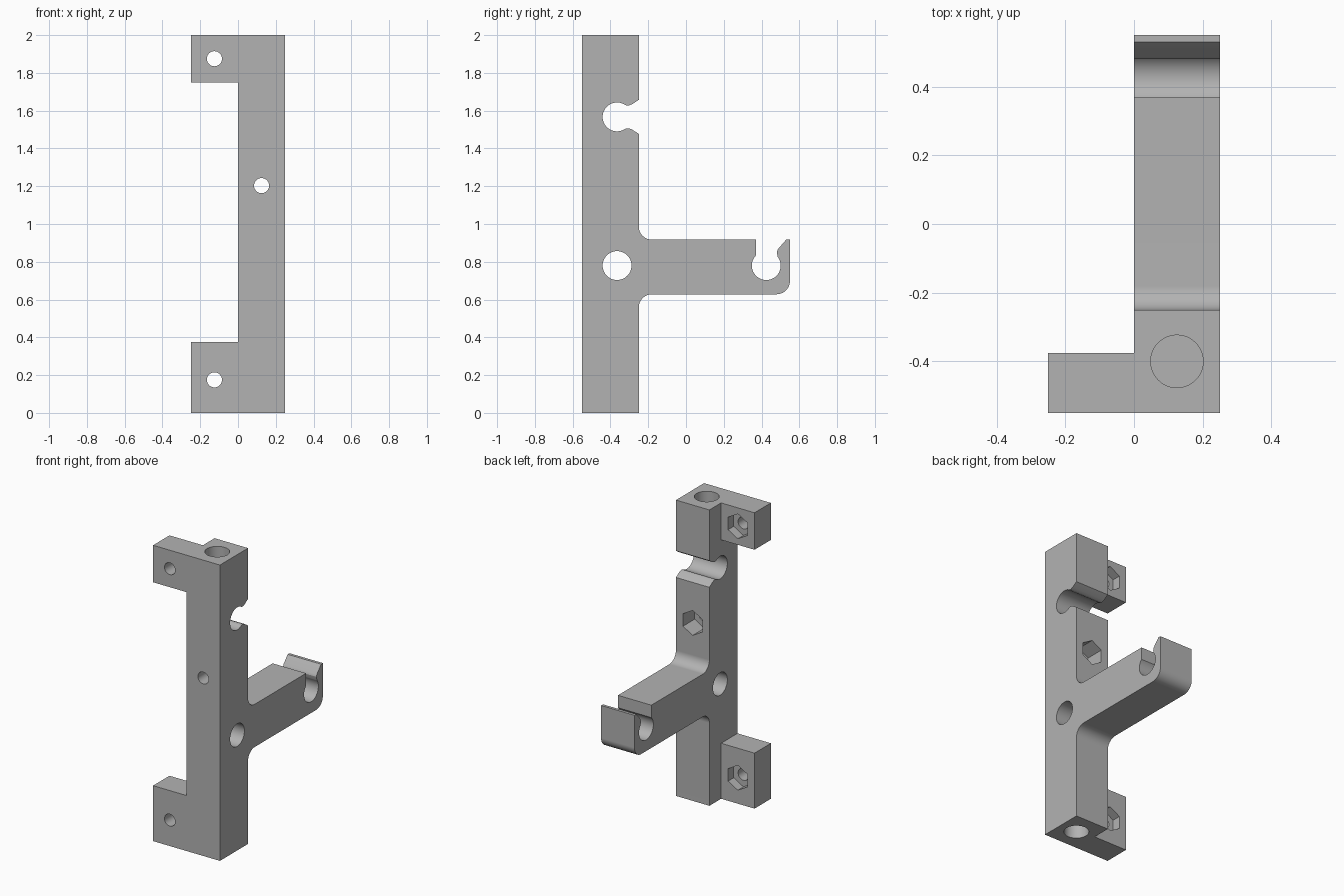
import bpy, bmesh, math
from mathutils import Matrix, Vector

if "Cube" in bpy.data.objects:
    bpy.data.objects.remove(bpy.data.objects["Cube"], do_unlink=True)

grey = bpy.data.materials.new("plain grey")
grey.use_nodes = True
grey.diffuse_color = (0.45, 0.45, 0.45, 1)
grey.node_tree.nodes["Principled BSDF"].inputs["Base Color"].default_value = (0.45, 0.45, 0.45, 1)

R = 0.0765        # rod hole radius
FILLET = 0.07     # arm corner radius
ARM_LOW, ARM_TOP = 0.628, 0.917


def finish(bm, name):
    bmesh.ops.recalc_face_normals(bm, faces=bm.faces)
    mesh = bpy.data.meshes.new(name)
    bm.to_mesh(mesh)
    bm.free()
    mesh.materials.append(grey)
    obj = bpy.data.objects.new(name, mesh)
    bpy.context.collection.objects.link(obj)
    return obj


def arc(y, z, r, start, end, steps):
    angles = [math.radians(start + (end - start) * i / steps) for i in range(steps + 1)]
    return [(y + r * math.cos(a), z + r * math.sin(a)) for a in angles]


def box(name, low, high):
    low, high = Vector(low), Vector(high)
    bm = bmesh.new()
    bmesh.ops.create_cube(bm, size=1)
    bmesh.ops.scale(bm, vec=high - low, verts=bm.verts)
    bmesh.ops.translate(bm, vec=(low + high) / 2, verts=bm.verts)
    return finish(bm, name)


def prism(name, start, end, r, sides=48, turn=0):
    """Cylinder or hexagonal bar between two points."""
    start, end = Vector(start), Vector(end)
    axis = end - start
    matrix = (Matrix.Translation((start + end) / 2)
              @ axis.to_track_quat('Z', 'Y').to_matrix().to_4x4()
              @ Matrix.Rotation(turn, 4, 'Z'))
    bm = bmesh.new()
    bmesh.ops.create_cone(bm, cap_ends=True, segments=sides, radius1=r, radius2=r,
                          depth=axis.length, matrix=matrix)
    return finish(bm, name)


def combine(target, other, operation):
    mod = target.modifiers.new("combine", 'BOOLEAN')
    mod.object, mod.operation, mod.solver = other, operation, 'EXACT'
    bpy.context.view_layer.objects.active = target
    bpy.ops.object.modifier_apply(modifier=mod.name)
    bpy.data.objects.remove(other, do_unlink=True)


# Side profile of post and arm, with both snap-in rod notches
profile = [(-0.55, 0), (-0.25, 0)]
profile += arc(-0.25 + FILLET, ARM_LOW - FILLET, FILLET, 180, 90, 10)
profile += arc(0.55 - FILLET, ARM_LOW + FILLET, FILLET, -90, 0, 10)
profile += [(0.55, ARM_TOP), (0.53, ARM_TOP), (0.486, 0.866), (0.481, 0.85)]
profile += arc(0.425, 0.78, R, 38, -224, 34)
profile += [(0.37, ARM_TOP)]
profile += arc(-0.25 + FILLET, ARM_TOP + FILLET, FILLET, 270, 180, 10)
notch_z = 1.567
lip = [(-0.25, 0.09), (-0.285, 0.067), (-0.305, 0.06)]
profile += [(y, notch_z - h) for y, h in lip]
profile += arc(-0.365, notch_z, R, -54, -306, 34)
profile += [(y, notch_z + h) for y, h in reversed(lip)]
profile += [(-0.25, 2), (-0.55, 2)]

bm = bmesh.new()
face = bm.faces.new([bm.verts.new((0, y, z)) for y, z in profile])
side = bmesh.ops.extrude_face_region(bm, geom=[face])
bmesh.ops.translate(bm, vec=(0.25, 0, 0),
                    verts=[v for v in side["geom"] if isinstance(v, bmesh.types.BMVert)])
bracket = finish(bm, "rod_bracket")

# Mounting ears
for low, high in ((0, 0.375), (1.75, 2)):
    combine(bracket, box("ear", (-0.25, -0.55, low), (0.1, -0.375, high)), 'UNION')

# Cross rod hole and blind rod sockets at both ends
combine(bracket, prism("rod_hole", (-0.1, -0.365, 0.78), (0.4, -0.365, 0.78), R), 'DIFFERENCE')
for outer, inner in ((-0.1, 0.25), (2.1, 1.75)):
    combine(bracket, prism("rod_socket", (0.125, -0.4, outer), (0.125, -0.4, inner), R), 'DIFFERENCE')

# Screw holes with hexagonal nut recesses behind
for x, z, back, depth in ((-0.125, 0.175, -0.375, 0.06), (-0.125, 1.875, -0.375, 0.06),
                          (0.125, 1.203, -0.25, 0.125)):
    combine(bracket, prism("screw_hole", (x, -0.7, z), (x, back + 0.1, z), 0.04, 32), 'DIFFERENCE')
    recess = prism("nut_recess", (x, back - depth, z), (x, back + 0.1, z), 0.084, 6)
    # Point one hexagon corner straight up
    top = max(v.co.z for v in recess.data.vertices) - z
    if top < 0.08:
        bpy.data.objects.remove(recess, do_unlink=True)
        recess = prism("nut_recess", (x, back - depth, z), (x, back + 0.1, z), 0.084, 6, math.pi / 6)
    combine(bracket, recess, 'DIFFERENCE')

# Smooth bores and fillets, crisp flats
bpy.ops.object.select_all(action='DESELECT')
bracket.select_set(True)
bpy.context.view_layer.objects.active = bracket
bpy.ops.object.shade_smooth_by_angle(angle=math.radians(25))
normals = bracket.modifiers.new("flat_normals", 'WEIGHTED_NORMAL')
normals.keep_sharp = True
